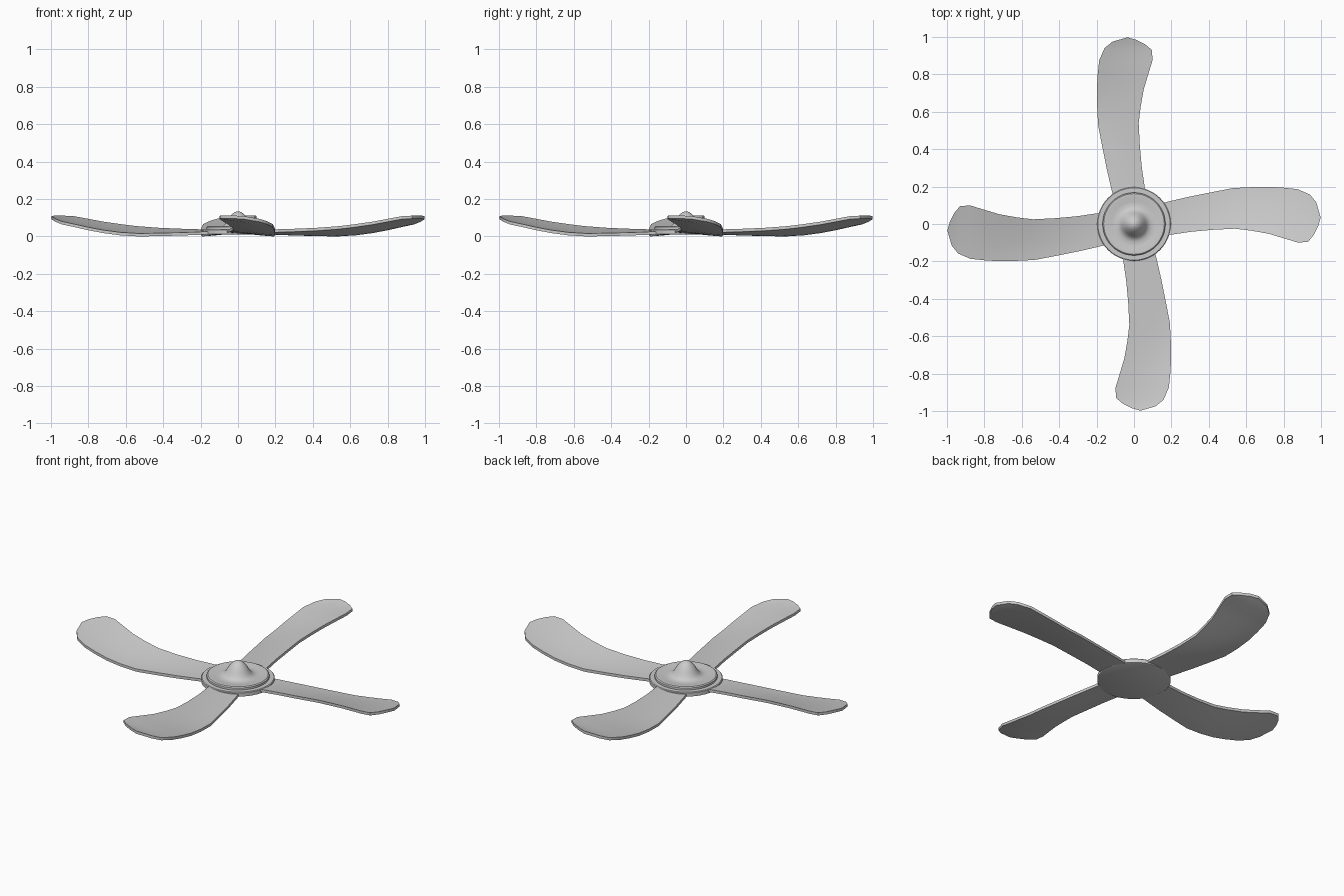
import bpy, bmesh
from math import sin, cos, pi

if "Cube" in bpy.data.objects:
    bpy.data.objects.remove(bpy.data.objects["Cube"])

THICK = 0.016


def finish(name, bm, angle=0.6):
    bmesh.ops.recalc_face_normals(bm, faces=bm.faces[:])
    mesh = bpy.data.meshes.new(name)
    bm.to_mesh(mesh)
    bm.free()
    obj = bpy.data.objects.new(name, mesh)
    bpy.context.collection.objects.link(obj)
    bpy.ops.object.select_all(action='DESELECT')
    obj.select_set(True)
    bpy.context.view_layer.objects.active = obj
    bpy.ops.object.shade_smooth_by_angle(angle=angle)
    return obj


# Hub: stepped disc, shallow dish and pointed nose turned in one profile
profile = [(0.19, 0.01), (0.197, 0.013), (0.197, 0.034), (0.193, 0.038),
           (0.168, 0.038), (0.168, 0.05), (0.162, 0.055), (0.145, 0.055),
           (0.12, 0.05), (0.095, 0.05), (0.08, 0.056), (0.069, 0.066),
           (0.058, 0.085), (0.045, 0.105), (0.031, 0.121), (0.015, 0.131)]
SEG = 48
bm = bmesh.new()
rings = [[bm.verts.new((r * cos(2 * pi * i / SEG), r * sin(2 * pi * i / SEG), z))
          for i in range(SEG)] for r, z in profile]
for a, b in zip(rings, rings[1:]):
    for i in range(SEG):
        j = (i + 1) % SEG
        bm.faces.new((a[i], a[j], b[j], b[i]))
bm.faces.new(rings[0])
tip = bm.verts.new((0, 0, 0.134))
for i in range(SEG):
    bm.faces.new((rings[-1][i], rings[-1][(i + 1) % SEG], tip))
finish("hub", bm)

# Blade stations: leading edge (x, y, z) then trailing edge (x, y, z), top surface
stations = [
    (0.12, -0.065, 0.036, 0.12, 0.105, 0.028),
    (0.20, -0.057, 0.038, 0.20, 0.124, 0.025),
    (0.30, -0.042, 0.041, 0.30, 0.147, 0.021),
    (0.42, -0.031, 0.046, 0.42, 0.171, 0.018),
    (0.54, -0.025, 0.055, 0.53, 0.192, 0.016),
    (0.63, -0.036, 0.066, 0.63, 0.197, 0.022),
    (0.72, -0.052, 0.079, 0.72, 0.199, 0.034),
    (0.80, -0.076, 0.094, 0.80, 0.194, 0.049),
    (0.875, -0.099, 0.108, 0.875, 0.186, 0.066),
    (0.93, -0.096, 0.111, 0.94, 0.158, 0.080),
    (0.96, -0.060, 0.111, 0.975, 0.115, 0.094),
    (0.985, -0.010, 0.111, 0.998, 0.035, 0.108),
]
ACROSS = 6


def build_blade(name, turn):
    bm = bmesh.new()
    top, low = [], []
    for x0, y0, z0, x1, y1, z1 in stations:
        row_t, row_l = [], []
        for k in range(ACROSS + 1):
            t = k / ACROSS
            x, y = x0 + (x1 - x0) * t, y0 + (y1 - y0) * t
            z = z1 + (z0 - z1) * (1 - t) ** 1.4
            px, py = x * cos(turn) - y * sin(turn), x * sin(turn) + y * cos(turn)
            row_t.append(bm.verts.new((px, py, z)))
            row_l.append(bm.verts.new((px, py, z - THICK)))
        top.append(row_t)
        low.append(row_l)
    n = len(stations)
    for s in range(n - 1):
        for k in range(ACROSS):
            for g in (top, low):
                bm.faces.new((g[s][k], g[s + 1][k], g[s + 1][k + 1], g[s][k + 1]))
        for k in (0, ACROSS):
            bm.faces.new((top[s][k], top[s + 1][k], low[s + 1][k], low[s][k]))
    for s in (0, n - 1):
        for k in range(ACROSS):
            bm.faces.new((top[s][k], top[s][k + 1], low[s][k + 1], low[s][k]))
    finish(name, bm)


# Four blades around the hub
for i in range(4):
    build_blade(f"blade_{i + 1}", i * pi / 2)
